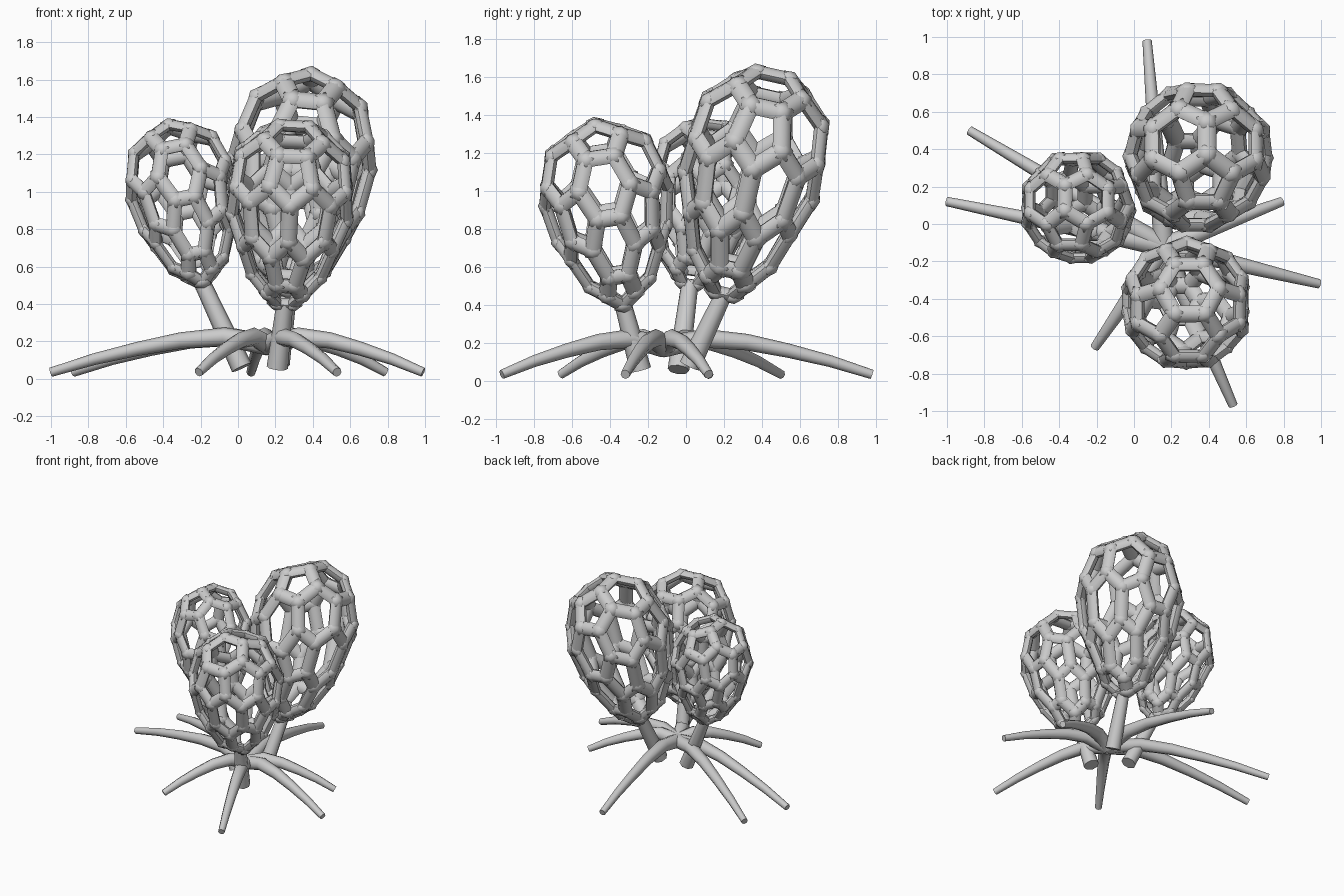
import bpy, bmesh, math
from itertools import product
from mathutils import Vector, Matrix

cube = bpy.data.objects.get("Cube")
if cube:
    bpy.data.objects.remove(cube, do_unlink=True)

grey = bpy.data.materials.new("pale_grey")
grey.use_nodes = True
tone = (0.6, 0.6, 0.6, 1)
grey.diffuse_color = tone
grey.node_tree.nodes["Principled BSDF"].inputs["Base Color"].default_value = tone


def finish(bm, name):
    bmesh.ops.recalc_face_normals(bm, faces=bm.faces)
    mesh = bpy.data.meshes.new(name)
    bm.to_mesh(mesh)
    bm.free()
    mesh.materials.append(grey)
    obj = bpy.data.objects.new(name, mesh)
    bpy.context.collection.objects.link(obj)
    bpy.ops.object.select_all(action='DESELECT')
    obj.select_set(True)
    bpy.context.view_layer.objects.active = obj
    bpy.ops.object.shade_smooth_by_angle(angle=math.radians(50))


def tube(bm, path, radii, up, flat=1.0, sides=8):
    """Loft a capped tube; flat squashes it along the up direction."""
    rings = []
    for i, p in enumerate(path):
        along = (path[min(i + 1, len(path) - 1)] - path[max(i - 1, 0)]).normalized()
        side = along.cross(up).normalized()
        out = side.cross(along)
        ring = []
        for k in range(sides):
            a = math.tau * k / sides
            ring.append(bm.verts.new(p + radii[i] * (side * math.cos(a) + out * math.sin(a) * flat)))
        rings.append(ring)
    for lo, hi in zip(rings, rings[1:]):
        for k in range(sides):
            j = (k + 1) % sides
            bm.faces.new((lo[k], lo[j], hi[j], hi[k]))
    bm.faces.new(rings[0])
    bm.faces.new(rings[-1])


def cage_graph():
    """Truncated icosahedron with an edge on each axis: unit points and edges."""
    g = (1 + math.sqrt(5)) / 2
    found = set()
    for base in ((0, 1, 3 * g), (1, 2 + g, 2 * g), (g, 2, 2 * g + 1)):
        for shift in range(3):
            turned = base[shift:] + base[:shift]
            for signs in product((1, -1), repeat=3):
                found.add(tuple(s * c + 0.0 for s, c in zip(signs, turned)))
    raw = [Vector(p) for p in sorted(found)]
    edges = [(i, j) for i in range(len(raw)) for j in range(i)
             if (raw[i] - raw[j]).length < 2.1]
    return [p.normalized() for p in raw], edges


points, edges = cage_graph()


def pod(name, foot, base, top, radius, strut, spin):
    foot, base, top = Vector(foot), Vector(base), Vector(top)
    centre = (base + top) / 2
    half = (top - base).length / 2 / max(p.z for p in points)
    axis = (top - base).normalized()
    turn = Vector((0, 0, 1)).rotation_difference(axis).to_matrix() @ Matrix.Rotation(spin, 3, 'Z')
    # Egg shape: stretched upward, widening toward the top
    place, normal = [], []
    for p in points:
        wide = radius * (1 + 0.3 * p.z)
        place.append(centre + turn @ Vector((p.x * wide, p.y * wide, p.z * half)))
        normal.append((turn @ Vector((p.x / radius, p.y / radius, p.z / half))).normalized())
    bm = bmesh.new()
    for a, b in edges:
        tube(bm, [place[a], place[b]], [strut, strut], normal[a] + normal[b], 0.7)
    # Faceted joints
    for p, out in zip(place, normal):
        rot = out.to_track_quat('Z', 'Y').to_matrix().to_4x4()
        size = Matrix.Diagonal((strut * 1.25, strut * 1.25, strut * 0.85, 1))
        bmesh.ops.create_icosphere(bm, subdivisions=1, radius=1,
                                   matrix=Matrix.Translation(p) @ rot @ size)
    finish(bm, name + "_cage")
    # Stem
    bm = bmesh.new()
    tube(bm, [foot, base], [0.057, 0.045], Vector((0, 1, 0)))
    finish(bm, name + "_stem")


quarter = math.pi / 2
pod("left_rear", (0.22, 0.02, 0.08), (0.27, 0.2, 0.46), (0.39, 0.46, 1.61), 0.35, 0.052, 0)
pod("front", (0.21, -0.24, 0.06), (0.25, -0.33, 0.4), (0.3, -0.48, 1.35), 0.313, 0.046, quarter)
pod("right", (0.02, -0.04, 0.06), (-0.19, 0.02, 0.51), (-0.37, 0.14, 1.35), 0.268, 0.041, 0)

# Arched roots spreading from a hub
hub = Vector((0.16, -0.12, 0))
tips = [(0.07, 0.98), (-0.88, 0.5), (-1.0, 0.12), (-0.21, -0.66),
        (0.53, -0.97), (0.99, -0.32), (0.79, 0.12)]
arch = [0.18, 0.225, 0.205, 0.16, 0.105, 0.035]
for n, tip in enumerate(tips):
    path, radii = [], []
    for i, z in enumerate(arch):
        t = i / (len(arch) - 1)
        p = hub.lerp(Vector((*tip, 0)), t)
        path.append(Vector((p.x, p.y, z)))
        radii.append(0.056 - 0.031 * t)
    bm = bmesh.new()
    tube(bm, path, radii, Vector((0, 0, 1)))
    finish(bm, f"root_{n + 1}")
